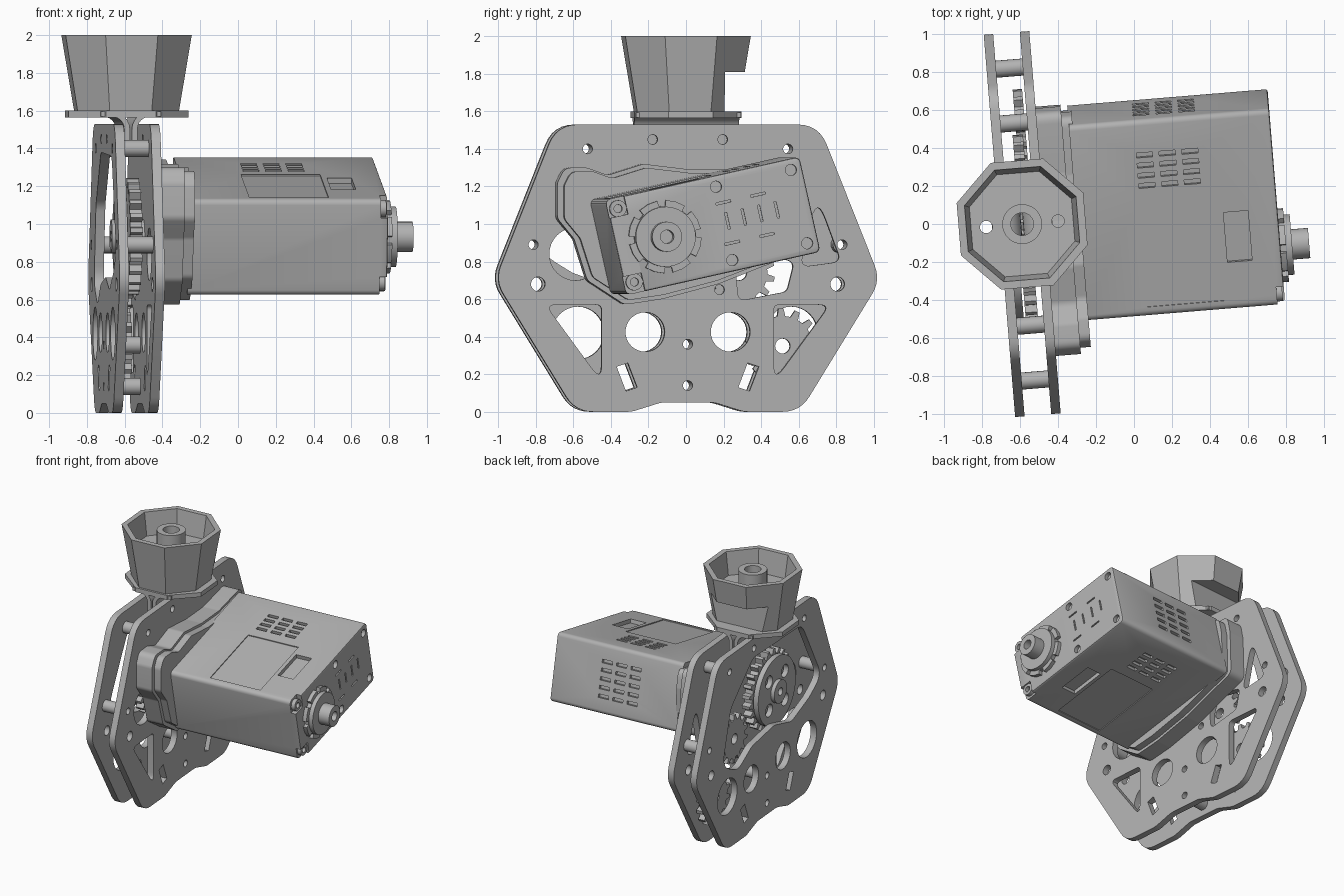
import bpy, bmesh
from math import radians, cos, sin, pi, tan
from mathutils import Matrix, Vector

cube = bpy.data.objects.get("Cube")
if cube:
    bpy.data.objects.remove(cube, do_unlink=True)

grey = bpy.data.materials.new("matte_grey")
grey.use_nodes = True
grey.diffuse_color = (0.45, 0.45, 0.45, 1)
grey.node_tree.nodes["Principled BSDF"].inputs["Base Color"].default_value = (0.45, 0.45, 0.45, 1)

# Frames: whole model is turned a little, the motor is also tilted
TURN = Matrix.Rotation(radians(4.7), 4, 'Z')
MOTOR = TURN @ Matrix.Translation((0, 0.083, 0.99)) @ Matrix.Rotation(radians(12.6), 4, 'X')
ALONG_X = Matrix(((0, 0, 1, 0), (1, 0, 0, 0), (0, 1, 0, 0), (0, 0, 0, 1)))
ALONG_Y = Matrix(((1, 0, 0, 0), (0, 0, -1, 0), (0, 1, 0, 0), (0, 0, 0, 1)))
UP = Matrix.Identity(4)


def finish(name, mesh):
    mesh.materials.clear()
    mesh.materials.append(grey)
    mesh.shade_smooth()
    mesh.set_sharp_from_angle(angle=radians(30))
    ob = bpy.data.objects.new(name, mesh)
    bpy.context.collection.objects.link(ob)
    return ob


def circle(x, y, r, n=32):
    return [(x + r * cos(2 * pi * i / n), y + r * sin(2 * pi * i / n)) for i in range(n)]


def rounded(points, r, steps=6):
    """Polygon with every corner replaced by a fillet."""
    out = []
    for i, p in enumerate(points):
        p = Vector(p)
        a, b = Vector(points[i - 1]) - p, Vector(points[(i + 1) % len(points)]) - p
        d = min(r / max(tan(a.angle(b) / 2), 0.01), a.length * 0.48, b.length * 0.48)
        a, b = p + a.normalized() * d, p + b.normalized() * d
        for k in range(steps + 1):
            t = k / steps
            out.append(tuple(a * (1 - t) ** 2 + p * 2 * t * (1 - t) + b * t * t))
    return out


def slab(name, outline, holes, lo, hi, axis=ALONG_X, frame=TURN):
    """Extrude an outline with holes between two positions on an axis."""
    cu = bpy.data.curves.new(name, 'CURVE')
    cu.dimensions, cu.fill_mode, cu.extrude = '2D', 'BOTH', (hi - lo) / 2
    for loop in [outline] + holes:
        sp = cu.splines.new('POLY')
        sp.points.add(len(loop) - 1)
        for pt, (x, y) in zip(sp.points, loop):
            pt.co = (x, y, 0, 1)
        sp.use_cyclic_u = True
    tmp = bpy.data.objects.new("tmp", cu)
    bpy.context.collection.objects.link(tmp)
    bpy.context.view_layer.update()
    mesh = bpy.data.meshes.new_from_object(tmp.evaluated_get(bpy.context.evaluated_depsgraph_get()))
    bpy.data.objects.remove(tmp)
    bm = bmesh.new()
    bm.from_mesh(mesh)
    bmesh.ops.remove_doubles(bm, verts=bm.verts, dist=0.0002)
    bmesh.ops.recalc_face_normals(bm, faces=bm.faces)
    bm.transform(frame @ axis @ Matrix.Translation((0, 0, (lo + hi) / 2)))
    bm.to_mesh(mesh)
    bm.free()
    return finish(name, mesh)


def add_box(bm, centre, size):
    m = Matrix.Translation(centre) @ Matrix.Diagonal((*size, 1))
    return bmesh.ops.create_cube(bm, size=1, matrix=m)["verts"]


def add_rod(bm, centre, r, length, axis):
    bmesh.ops.create_cone(bm, cap_ends=True, segments=24, radius1=r, radius2=r, depth=length,
                          matrix=Matrix.Translation(centre) @ axis)


def from_bm(name, bm, frame):
    mesh = bpy.data.meshes.new(name)
    bmesh.ops.recalc_face_normals(bm, faces=bm.faces)
    bm.transform(frame)
    bm.to_mesh(mesh)
    bm.free()
    return finish(name, mesh)


def carve(ob, cutter):
    """Apply a difference and drop the cutter."""
    mod = ob.modifiers.new("cut", 'BOOLEAN')
    mod.operation, mod.solver, mod.object = 'DIFFERENCE', 'EXACT', cutter
    cutter.hide_render = True
    bpy.context.view_layer.update()
    mesh = bpy.data.meshes.new_from_object(ob.evaluated_get(bpy.context.evaluated_depsgraph_get()))
    name = ob.name
    bpy.data.objects.remove(ob)
    bpy.data.objects.remove(cutter)
    return finish(name, mesh)


# Side plates
MID = 0.048
def place(points, flip=1):
    return [(MID + flip * y, z) for y, z in points]

half = [(0.14, 0.05), (0.3, 0), (0.6, 0), (1.03, 0.7), (0.7, 1.53)]
outline = rounded(place(half) + place(half[::-1], -1), 0.17)
small = [(0, 0.36), (0, 0.14), (0.825, 0.89), (-0.825, 0.89), (0.535, 1.4), (-0.535, 1.4),
         (0.187, 1.45), (-0.187, 1.45)]
shared = [circle(MID + y, z, 0.026, 16) for y, z in small]
slot = [(0.27, 0.13), (0.33, 0.11), (0.38, 0.24), (0.32, 0.26)]
window = [(0.76, 0.57), (0.46, 0.57), (0.46, 0.16)]
for s in (1, -1):
    shared += [circle(MID + s * 0.8, 0.68, 0.038, 20), circle(MID + s * 0.228, 0.425, 0.105)]
    shared.append(place([(-y, z) for y, z in slot], -s))
inner = [rounded(place(window, s), 0.03) for s in (1, -1)]
inner += [circle(MID - 0.6, 0.84, 0.14), circle(MID + 0.17, 0.65, 0.026, 16),
          rounded(place([(0.26, 0.72), (0.27, 0.59), (0.53, 0.64), (0.57, 0.8), (0.3, 0.85)]), 0.04),
          rounded(place([(0.82, 0.8), (0.6, 0.77), (0.69, 1.15)]), 0.04)]
slab("inner_plate", outline, shared + inner, -0.517, -0.467)

opening = [(-0.78, 0.85), (-0.5, 1.36), (0.2, 1.38), (0.52, 1.1), (0.64, 0.68), (0.42, 0.57),
           (0.22, 0.68), (-0.1, 0.72), (-0.35, 0.65), (-0.6, 0.74)]
outer = [rounded(place(opening), 0.12)] + [circle(MID + s * 0.57, 0.42, 0.14) for s in (1, -1)]
slab("outer_plate", outline, shared + outer, -0.708, -0.658)

# Spacers between the plates
for i, (y, z) in enumerate(small[:6]):
    slab(f"spacer_{i}", circle(MID + y, z, 0.045, 20), [circle(MID + y, z, 0.026, 16)], -0.66, -0.515)


# Gears and output disc in the gap
def gear(name, y, z, r, teeth, lo, hi):
    pts = []
    for i in range(teeth):
        for k, rr in ((0, r - 0.04), (0.3, r - 0.04), (0.45, r), (0.75, r), (0.9, r - 0.04)):
            t = 2 * pi * (i + k) / teeth
            pts.append((y + rr * cos(t), z + rr * sin(t)))
    slab(name, pts, [circle(y, z, 0.04, 20)], lo, hi)


AXLE = (-0.176, 0.935)
gear("drive_gear", *AXLE, 0.31, 24, -0.61, -0.545)
gear("middle_gear", 0.33, 0.74, 0.19, 14, -0.6, -0.545)
gear("lower_gear", 0.56, 0.35, 0.2, 14, -0.58, -0.53)
disc_holes = [circle(AXLE[0] + 0.16 * cos(t), AXLE[1] + 0.16 * sin(t), 0.05, 20)
              for t in (pi / 4 + i * pi / 2 for i in range(4))]
slab("output_disc", circle(*AXLE, 0.27, 48), disc_holes + [circle(*AXLE, 0.03, 16)], -0.66, -0.62)
slab("output_hub", circle(*AXLE, 0.09), [circle(*AXLE, 0.03, 16)], -0.69, -0.46)

# Gear cover behind the motor
cover = [(-0.62, 1.3), (-0.5, 1.3), (-0.39, 1.26), (-0.2, 1.32), (0.05, 1.29), (0.3, 1.29), (0.62, 1.35),
         (0.65, 1.2), (0.66, 0.86), (0.2, 0.68), (-0.1, 0.6), (-0.3, 0.57), (-0.5, 0.7), (-0.57, 0.92),
         (-0.66, 1.03), (-0.66, 1.22)]
slab("gear_cover", rounded(cover, 0.06), [], -0.468, -0.335)
slab("gear_cover_step", rounded([(y * 0.95, 0.98 + (z - 0.98) * 0.94) for y, z in cover], 0.06), [], -0.34, -0.28)

# Motor case
FRONT, BACK, LEN, TALL = 0.76, -0.3, 1.06, 0.52
bm = bmesh.new()
add_box(bm, ((FRONT + BACK) / 2, 0, 0), (FRONT - BACK, LEN, TALL))
long_edges = [e for e in bm.edges if abs(e.verts[0].co.x - e.verts[1].co.x) > 0.5]
bmesh.ops.bevel(bm, geom=long_edges, offset=0.03, segments=4, affect='EDGES', profile=0.5)
rim = [e for e in bm.edges if all(v.co.x > FRONT - 0.01 for v in e.verts)]
bmesh.ops.bevel(bm, geom=rim, offset=0.012, segments=2, affect='EDGES', profile=0.5)
case = from_bm("motor_case", bm, MOTOR)

# Vents, panels, corner notches and screw holes
bm = bmesh.new()
for s in (1, -1):
    top = s * TALL / 2
    for x in (0.085, 0.205, 0.325):
        for i in range(4):
            add_box(bm, (x, 0.175 + i * 0.055, top), (0.085, 0.026, 0.05))
    add_box(bm, (0.235, -0.2, top), (0.42, 0.56, 0.014))
    add_box(bm, (0.54, -0.14, top), (0.13, 0.27, 0.06))
    add_box(bm, (FRONT, -0.5, s * 0.23), (0.08, 0.14, 0.14))
    for y in (0.06, 0.47):
        add_rod(bm, (FRONT, y, s * 0.2), 0.03, 0.06, ALONG_X)
    for y in (0.08, 0.27):
        add_box(bm, (FRONT, y, s * 0.11), (0.02, 0.08, 0.012))
for x in (0.085, 0.205, 0.325):
    for i in range(5):
        add_box(bm, (x, LEN / 2, (i - 2) * 0.065), (0.085, 0.05, 0.026))
for i in range(4):
    add_box(bm, (FRONT, 0.08 + i * 0.09, 0.01), (0.02, 0.012, 0.09))
case = carve(case, from_bm("cutter", bm, MOTOR))

# Front screws in the notches, and the rear shaft boss
for s in (1, -1):
    slab(f"corner_screw_{s}", circle(-0.475, s * 0.2, 0.045, 24), [circle(-0.475, s * 0.2, 0.022, 16)],
         0.71, 0.75, frame=MOTOR)
ring = [(-0.265 + r * cos(t), r * sin(t)) for i in range(8)
        for t, r in (((i + k) * pi / 4, q) for k, q in ((0, 0.195), (0.35, 0.195), (0.7, 0.195), (0.72, 0.165), (0.98, 0.165)))]
slab("shaft_collar", ring, [], 0.755, 0.79, frame=MOTOR)
slab("shaft_boss", circle(-0.265, 0, 0.16, 48), [], 0.785, 0.822, frame=MOTOR)
slab("shaft", circle(-0.265, 0, 0.08), [circle(-0.265, 0, 0.036, 20)], 0.82, 0.912, frame=MOTOR)

# Octagonal cup
CUP = TURN @ Matrix.Translation((-0.588, MID, 0))
def octagon(r, z):
    return [(x, y, z) for x, y in (((r / cos(pi / 8)) * cos((i + .5) * pi / 4),
                                    (r / cos(pi / 8)) * sin((i + .5) * pi / 4)) for i in range(8))]

bm = bmesh.new()
rings = [[bm.verts.new(p) for p in octagon(r, z)]
         for r, z in ((0.268, 1.59), (0.335, 2), (0.295, 2), (0.27, 1.82))]
for low, high in zip(rings, rings[1:]):
    for i in range(8):
        bm.faces.new((low[i - 1], low[i], high[i], high[i - 1]))
bm.faces.new(rings[0])
bm.faces.new(rings[-1])
cup = from_bm("cup", bm, CUP)
bm = bmesh.new()
add_box(bm, (0, 0.39, 1.66), (1, 0.4, 0.3))
add_rod(bm, (0, 0, 1.7), 0.06, 0.5, UP)
for s in (1, -1):
    add_rod(bm, (s * 0.19, 0, 1.7), 0.033, 0.5, UP)
cup = carve(cup, from_bm("cutter", bm, CUP))
slab("cup_tube", circle(0, 0, 0.105), [circle(0, 0, 0.06, 24)], 1.815, 1.98, UP, CUP)
base = [(x, y * 0.9) for x, y, z in octagon(0.318, 0)]
slab("cup_base", base, [circle(0, 0, 0.06, 24), circle(-0.19, 0, 0.033, 24), circle(0.19, 0, 0.033, 24)],
     1.565, 1.6, UP, CUP)

# Bent brackets joining the cup to the plates
for s, name in ((1, "bracket_inner"), (-1, "bracket_outer")):
    bend = [(0.005, 1.4), (0.035, 1.4)]
    bend += [(0.1 - 0.065 * cos(t), 1.503 + 0.065 * sin(t)) for t in (i * pi / 12 for i in range(7))]
    bend += [(0.16, 1.568), (0.16, 1.595)]
    bend += [(0.1 - 0.095 * sin(t), 1.5 + 0.095 * cos(t)) for t in (i * pi / 12 for i in range(7))]
    slab(name, [(s * x, z) for x, z in bend], [], -0.28, 0.28, ALONG_Y, CUP)
